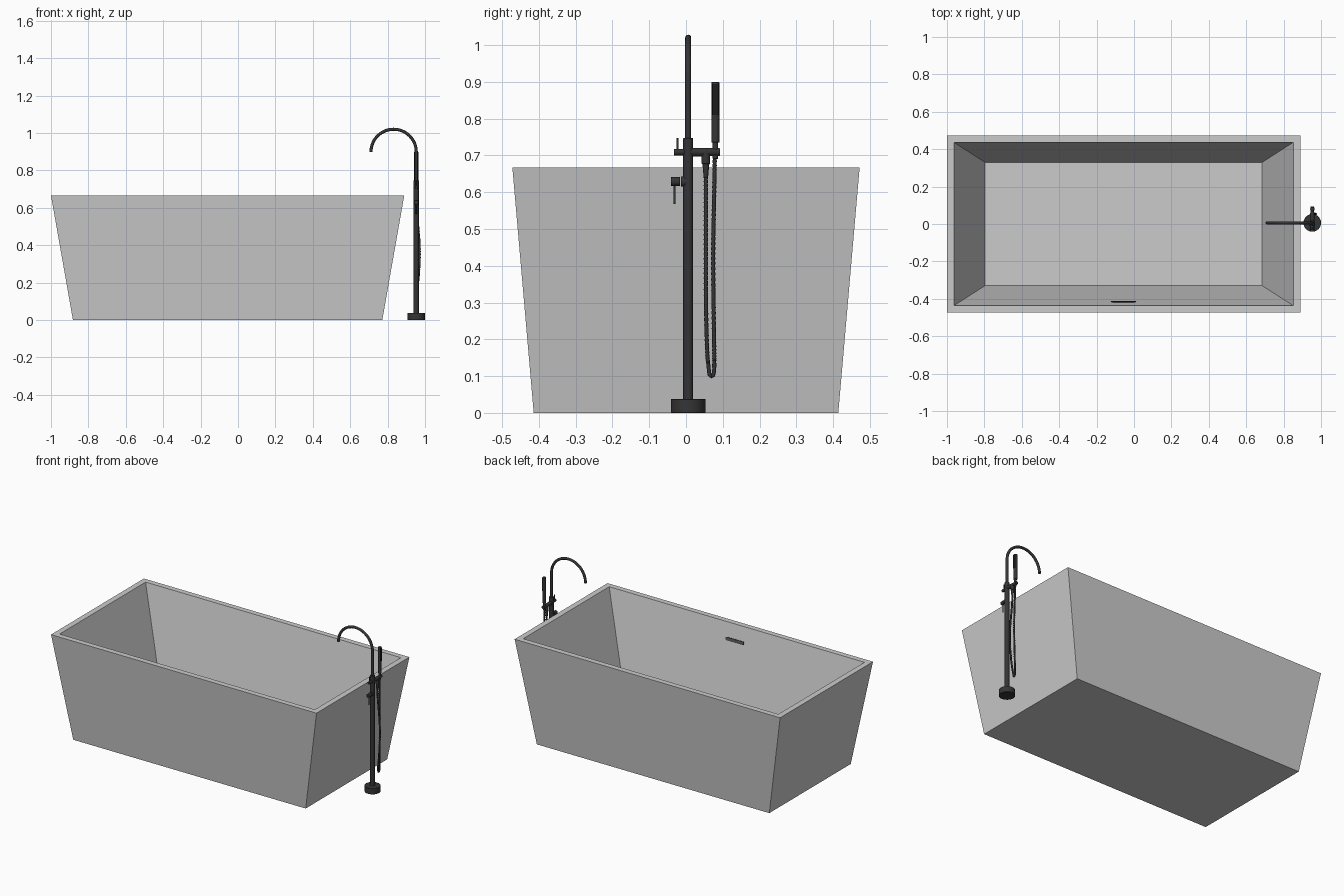
import bpy, bmesh, math
from mathutils import Vector
from mathutils.geometry import interpolate_bezier

if "Cube" in bpy.data.objects:
    bpy.data.objects.remove(bpy.data.objects["Cube"])


def material(name, v):
    m = bpy.data.materials.new(name)
    m.diffuse_color = (v, v, v, 1)
    m.use_nodes = True
    m.node_tree.nodes["Principled BSDF"].inputs["Base Color"].default_value = m.diffuse_color
    return m


black = material("matte_black", 0.035)
jet = material("jet_black", 0.012)
grey = material("dark_grey", 0.09)

FX, FY = 0.953, 0.006   # faucet axis


def finish(name, bm, mat=None, bevel=0, smooth=True):
    bmesh.ops.recalc_face_normals(bm, faces=bm.faces)
    me = bpy.data.meshes.new(name)
    bm.to_mesh(me)
    bm.free()
    ob = bpy.data.objects.new(name, me)
    bpy.context.collection.objects.link(ob)
    if mat:
        me.materials.append(mat)
    if bevel:
        m = ob.modifiers.new("edge", 'BEVEL')
        m.width, m.segments, m.limit_method = bevel, 2, 'ANGLE'
    if smooth:
        bpy.ops.object.select_all(action='DESELECT')
        ob.select_set(True)
        bpy.context.view_layer.objects.active = ob
        bpy.ops.object.shade_smooth_by_angle(angle=math.radians(40))
    return ob


def rod(name, a, b, r, r2=None, bevel=0.0015, mat=black, segs=32):
    """Cylinder or cone between two points given relative to the faucet axis."""
    a, b = Vector(a) + Vector((FX, FY, 0)), Vector(b) + Vector((FX, FY, 0))
    d = b - a
    bm = bmesh.new()
    bmesh.ops.create_cone(bm, cap_ends=True, segments=segs, radius1=r,
                          radius2=r if r2 is None else r2, depth=d.length)
    bm.transform(d.to_track_quat('Z', 'Y').to_matrix().to_4x4())
    bmesh.ops.translate(bm, verts=bm.verts, vec=(a + b) / 2)
    return finish(name, bm, mat, bevel)


def tube(name, pts, r, radii=None, res=4):
    """Round tube along a list of points, turned into a mesh."""
    cu = bpy.data.curves.new(name, 'CURVE')
    cu.dimensions, cu.bevel_depth, cu.bevel_resolution = '3D', r, res
    cu.use_fill_caps = True
    sp = cu.splines.new('POLY')
    sp.points.add(len(pts) - 1)
    for i, p in enumerate(pts):
        sp.points[i].co = (p[0] + FX, p[1] + FY, p[2], 1)
        sp.points[i].radius = radii[i] if radii else 1
    tmp = bpy.data.objects.new(name + "_path", cu)
    bpy.context.collection.objects.link(tmp)
    bpy.context.view_layer.update()
    me = bpy.data.meshes.new_from_object(
        tmp.evaluated_get(bpy.context.evaluated_depsgraph_get()))
    bpy.data.objects.remove(tmp)
    bm = bmesh.new()
    bm.from_mesh(me)
    return finish(name, bm, black)


# Bathtub: tapered outer shell, flat rim, tapered basin
CX, FLOOR, TOP = -0.0555, 0.16, 0.667
bm = bmesh.new()
loops = []
for hx, hy, z in [(0.827, 0.414, 0), (0.9445, 0.472, TOP),
                  (0.908, 0.437, TOP), (0.740, 0.329, FLOOR)]:
    loops.append([bm.verts.new((CX + sx * hx, sy * hy, z))
                  for sx, sy in [(-1, -1), (1, -1), (1, 1), (-1, 1)]])
for lo, hi in zip(loops, loops[1:]):
    for i in range(4):
        j = (i + 1) % 4
        bm.faces.new((lo[i], lo[j], hi[j], hi[i]))
bm.faces.new(loops[0])
bm.faces.new(loops[3])
finish("bathtub", bm, smooth=False)


# Overflow slot on the front inner wall: dark rounded frame around the opening
def stadium(name, half, r, depth, mat):
    bm = bmesh.new()
    vs = []
    for s in (1, -1):
        for k in range(13):
            t = math.pi * (k / 12 - 0.5) + (0 if s > 0 else math.pi)
            vs.append(bm.verts.new((s * (half - r) + r * math.cos(t),
                                    -0.004, r * math.sin(t))))
    f = bm.faces.new(vs)
    ext = bmesh.ops.extrude_face_region(bm, geom=[f])
    bmesh.ops.translate(bm, vec=(0, depth + 0.004, 0),
                        verts=[v for v in ext["geom"] if isinstance(v, bmesh.types.BMVert)])
    ob = finish(name, bm, mat)
    ob.location = (-0.056, -0.437 + 0.108 * (TOP - 0.57) / (TOP - FLOOR), 0.57)
    ob.rotation_euler.x = math.atan2(0.108, TOP - FLOOR)


stadium("overflow_frame", 0.066, 0.010, 0.003, black)
stadium("overflow_opening", 0.062, 0.006, 0.0035, grey)

# Floor base and column
rod("floor_base", (0, 0, 0), (0, 0, 0.038), 0.047, bevel=0.002, segs=48)
rod("column", (0, 0, 0.03), (0, 0, 0.747), 0.0135)

# Gooseneck spout
R = 0.121
arc = [(-R + R * math.cos(math.pi * k / 40), 0, 0.899 + R * math.sin(math.pi * k / 40))
       for k in range(41)]
tube("spout", [(0, 0, 0.74)] + arc, 0.0082, res=6)

# Diverter crossbar with its small upright lever
rod("diverter_knob", (0, -0.039, 0.709), (0, 0, 0.709), 0.009)
rod("diverter_lever", (0, -0.029, 0.709), (0, -0.029, 0.747), 0.003, bevel=0.0008)
rod("crossbar", (0, 0, 0.709), (0, 0.05, 0.709), 0.0115)
rod("handset_arm", (0, 0.045, 0.709), (0, 0.087, 0.709), 0.0105)

# Temperature valve with its hanging lever
rod("valve_neck", (0, -0.02, 0.629), (0, 0, 0.629), 0.0135)
rod("valve_knob", (0, -0.047, 0.629), (0, -0.022, 0.629), 0.012)
rod("valve_lever", (0, -0.037, 0.629), (0, -0.037, 0.568), 0.003, bevel=0.0008)

# Hand shower on its holder
rod("handset_holder", (0, 0.074, 0.69), (0, 0.074, 0.737), 0.0075)
rod("handset", (0, 0.074, 0.735), (0, 0.074, 0.899), 0.0113)
bm = bmesh.new()
bmesh.ops.create_cube(bm, size=1)
bmesh.ops.scale(bm, verts=bm.verts, vec=(0.006, 0.018, 0.085))
bmesh.ops.translate(bm, verts=bm.verts, vec=(FX + 0.0085, FY + 0.074, 0.852))
finish("spray_face", bm, jet, 0.001)

# Hose connector
rod("hose_socket", (0, 0.048, 0.677), (0, 0.048, 0.71), 0.0115)
rod("hose_ferrule", (0, 0.048, 0.64), (0, 0.048, 0.678), 0.006, 0.0095)

# Ribbed hose: smooth path, resampled with alternating radius
knots = [((0, 0.048, 0.645), (0, 0, -0.08)), ((0.019, 0.048, 0.36), (0, 0, -0.10)),
         ((0.002, 0.054, 0.135), (-0.003, 0.003, -0.02)),
         ((0, 0.063, 0.100), (0, 0.007, 0)),
         ((0, 0.071, 0.14), (0, 0, 0.03)), ((0.004, 0.068, 0.42), (0, 0, 0.10)),
         ((0, 0.072, 0.70), (0, 0, 0.08))]
path = []
for (p, t), (q, u) in zip(knots, knots[1:]):
    p, t, q, u = map(Vector, (p, t, q, u))
    n = max(8, int((q - p).length / 0.006))
    path += interpolate_bezier(p, p + t, q - u, q, n)[:-1]
path.append(Vector(knots[-1][0]))
tube("hose", path, 0.006, [1 if i % 2 else 0.82 for i in range(len(path))], res=3)
